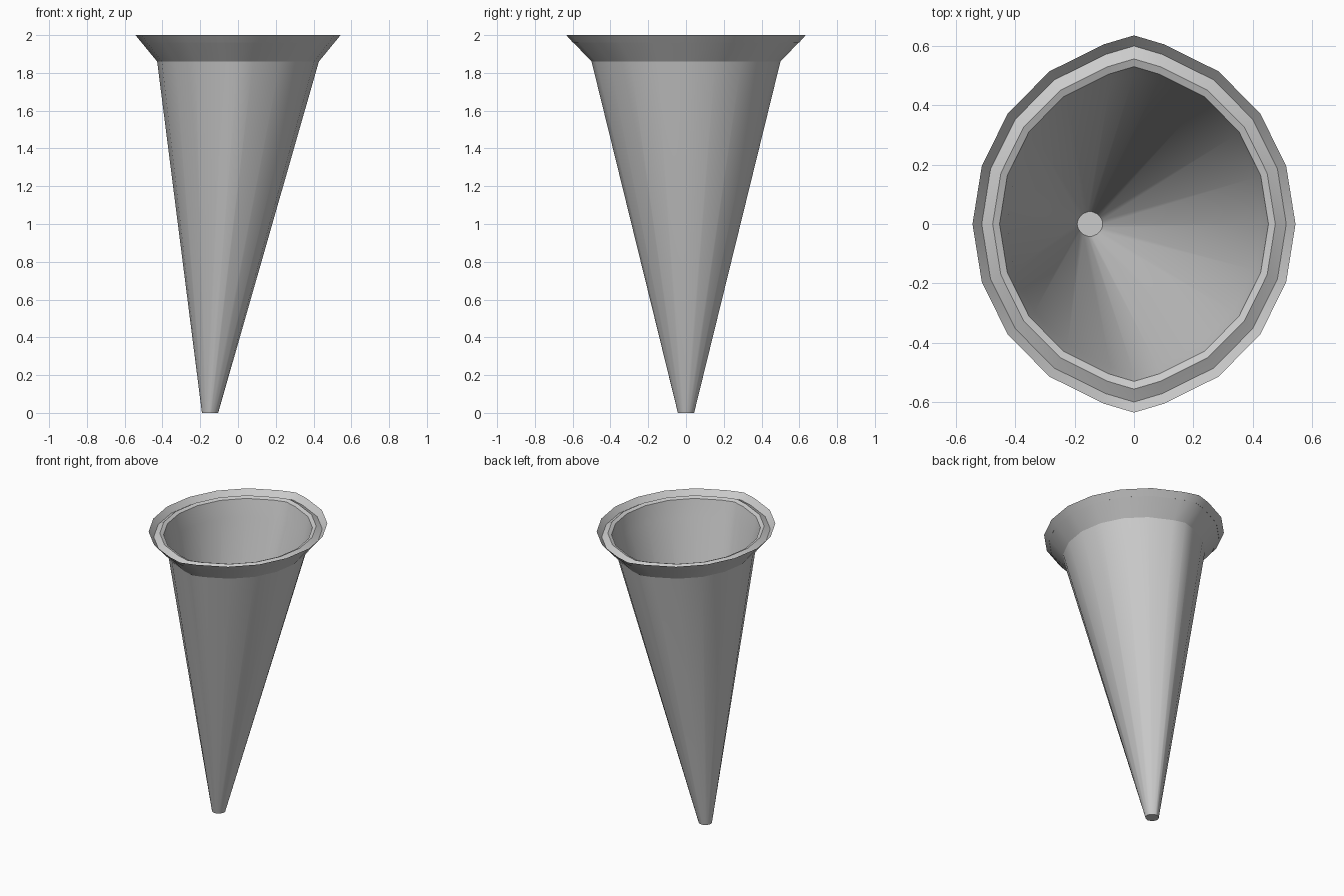
import bpy, bmesh

if "Cube" in bpy.data.objects:
    bpy.data.objects.remove(bpy.data.objects["Cube"])

# Quarter of the slightly pointed oval section (unit size), mirrored to 20 sides
QUARTER = [(1, 0), (.942, .309), (.78, .588), (.522, .81), (.185, .953), (0, 1)]
HALF = QUARTER + [(-x, y) for x, y in QUARTER[-2::-1]]
OVAL = HALF + [(x, -y) for x, y in HALF[-2:0:-1]]


def loft(name, rings, cap_start=False):
    """Skin a stack of oval rings given as (centre_x, radius_x, radius_y, z)."""
    bm = bmesh.new()
    loops = [[bm.verts.new((cx + rx * x, ry * y, z)) for x, y in OVAL]
             for cx, rx, ry, z in rings]
    n = len(OVAL)
    for a, b in zip(loops, loops[1:]):
        for i in range(n):
            j = (i + 1) % n
            bm.faces.new((a[i], a[j], b[j], b[i]))
    if cap_start:
        bm.faces.new(loops[0][::-1])
    mesh = bpy.data.meshes.new(name)
    bm.to_mesh(mesh)
    bm.free()
    obj = bpy.data.objects.new(name, mesh)
    bpy.context.collection.objects.link(obj)
    bpy.ops.object.select_all(action='DESELECT')
    obj.select_set(True)
    bpy.context.view_layer.objects.active = obj
    bpy.ops.object.shade_smooth_by_angle(angle=0.7)
    return obj


# Hollow leaning cone with a small closed tip
loft("cone_body", [(-.148, .043, .043, 0),
                   (0, .428, .50, 1.86),
                   (0, .452, .529, 1.975)], cap_start=True)

# Flared rim: outside flare, thin edge, shallow groove, rounded inner lip
loft("flared_rim", [(0, .428, .50, 1.86),
                    (0, .543, .634, 2.0),
                    (0, .512, .60, 1.962),
                    (0, .495, .58, 1.972),
                    (0, .475, .555, 1.985),
                    (0, .452, .529, 1.975)])
